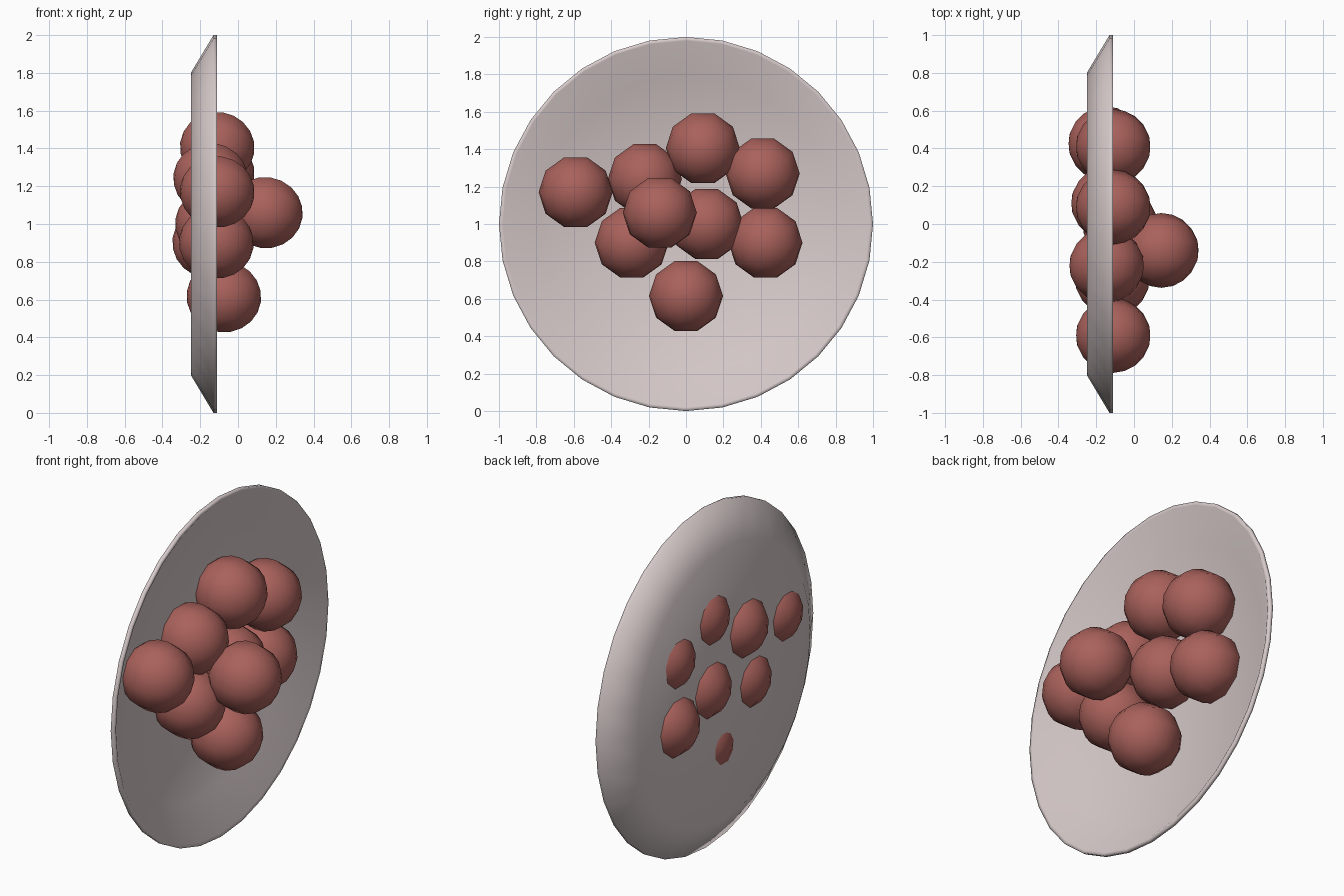
import bpy, bmesh, math
from mathutils import Matrix

if "Cube" in bpy.data.objects:
    bpy.data.objects.remove(bpy.data.objects["Cube"])


def material(name, rgb):
    m = bpy.data.materials.new(name)
    m.diffuse_color = (*rgb, 1)
    m.use_nodes = True
    m.node_tree.nodes["Principled BSDF"].inputs["Base Color"].default_value = m.diffuse_color
    return m


def make_object(name, bm, mat):
    bmesh.ops.recalc_face_normals(bm, faces=bm.faces)
    for f in bm.faces:
        f.smooth = True
    me = bpy.data.meshes.new(name)
    bm.to_mesh(me)
    bm.free()
    me.materials.append(mat)
    ob = bpy.data.objects.new(name, me)
    bpy.context.collection.objects.link(ob)
    return ob


porcelain = material("pale pink porcelain", (0.68, 0.59, 0.59))
red = material("dull red", (0.40, 0.12, 0.105))

# Plate: profile (radius, x) lathed about the x axis, standing on its rim
profile = [(0, -0.25), (0.8, -0.25), (1.0, -0.13), (1.0, -0.11),
           (0.98, -0.11), (0.79, -0.23), (0, -0.23)]
bm = bmesh.new()
verts = [bm.verts.new((x, r, 1)) for r, x in profile]
edges = [bm.edges.new(p) for p in zip(verts, verts[1:])]
bmesh.ops.spin(bm, geom=verts + edges, cent=(0, 0, 1), axis=(1, 0, 0),
               angle=2 * math.pi, steps=32, use_duplicate=False)
bmesh.ops.remove_doubles(bm, verts=bm.verts, dist=0.0005)
make_object("plate", bm, porcelain)

# Balls: low-poly spheres with their poles along x
centres = [(-0.11, 0.09, 1.405), (-0.11, 0.41, 1.27), (-0.145, -0.22, 1.24),
           (-0.11, -0.59, 1.17), (-0.15, 0.425, 0.90), (-0.135, 0.11, 1.0),
           (-0.115, -0.29, 0.90), (0.145, -0.14, 1.06), (-0.075, 0, 0.615)]
for i, c in enumerate(centres):
    bm = bmesh.new()
    bmesh.ops.create_uvsphere(bm, u_segments=10, v_segments=10, radius=0.198,
                              matrix=Matrix.Translation(c)
                              @ Matrix.Rotation(math.radians(8), 4, 'Y')
                              @ Matrix.Rotation(math.radians(90), 4, 'Y'))
    make_object(f"ball_{i + 1}", bm, red)
